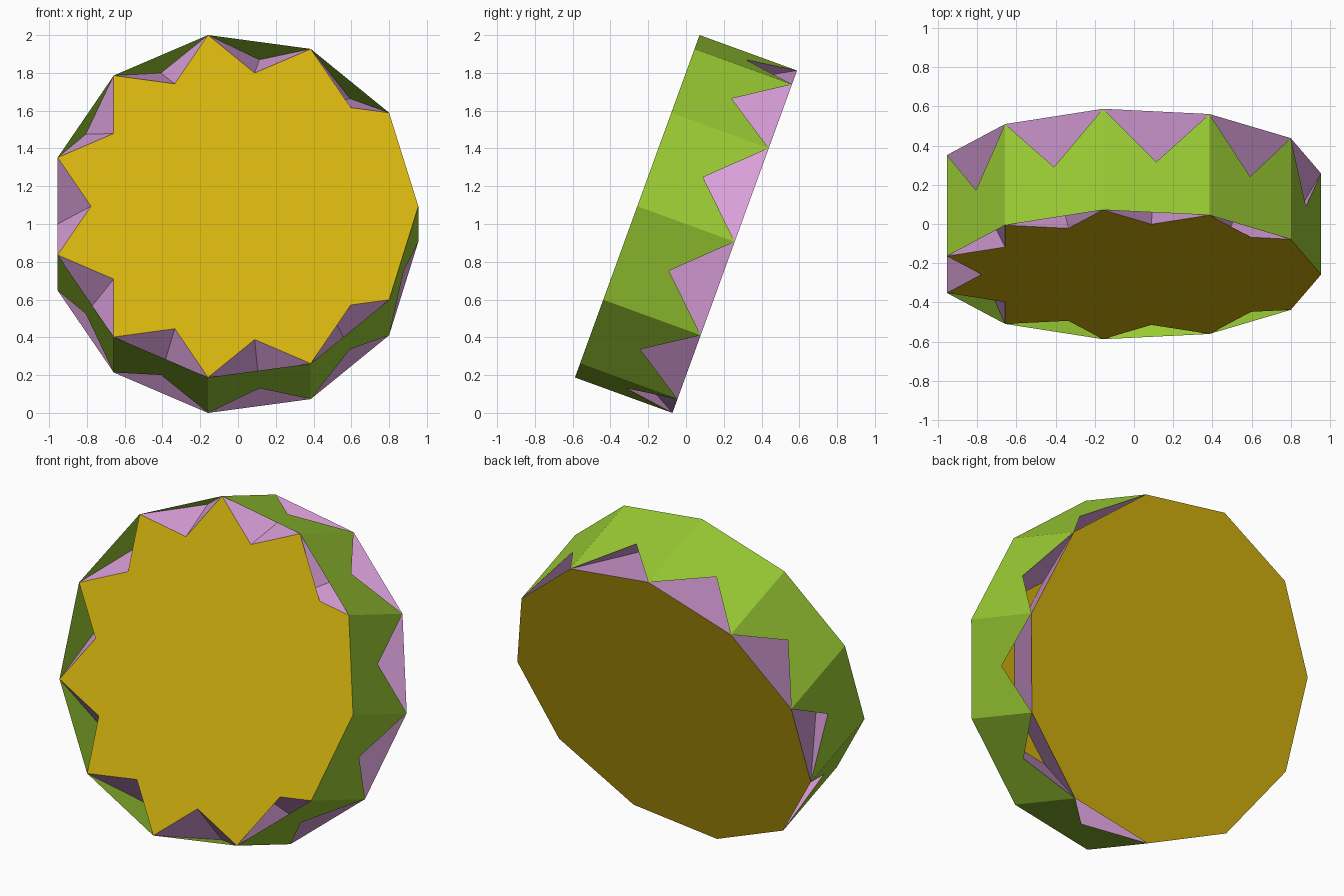
import bpy
import math
from mathutils import Vector

if "Cube" in bpy.data.objects:
    bpy.data.objects.remove(bpy.data.objects["Cube"])

N = 11                                   # sides of the ring
R = 0.9745                               # corner radius
DEPTH = 2 * R * math.sin(math.pi / N)    # distance between the two caps
TILT = math.radians(20)
CENTRE = Vector((-R * (1 - math.cos(math.pi / N)) / 2, 0, 1.0))
AXIS = Vector((0, math.cos(TILT), -math.sin(TILT)))
UP = Vector((0, math.sin(TILT), math.cos(TILT)))


def material(name, colour):
    m = bpy.data.materials.new(name)
    m.diffuse_color = (*colour, 1)
    m.use_nodes = True
    m.node_tree.nodes["Principled BSDF"].inputs["Base Color"].default_value = m.diffuse_color
    return m


gold = material("gold", (0.672, 0.456, 0.0045))
green = material("leaf green", (0.323, 0.597, 0.034))
plum = material("plum", (0.716, 0.356, 0.716))


def ring(offset):
    points = []
    for i in range(N):
        a = 2 * math.pi * i / N
        points.append(CENTRE + AXIS * offset
                      + Vector((R * math.cos(a), 0, 0)) + UP * (R * math.sin(a)))
    return points


verts = ring(-DEPTH / 2) + ring(DEPTH / 2)


def f(i):        # front corner
    return i % N


def b(i):        # back corner
    return N + i % N


def build(name, faces, mat):
    """Make an object with every face turned away from the centre."""
    oriented = []
    for face in faces:
        p = [verts[k] for k in face]
        normal = (p[1] - p[0]).cross(p[2] - p[0])
        middle = sum(p, Vector()) / len(p)
        oriented.append(face if normal.dot(middle - CENTRE) > 0 else face[::-1])
    mesh = bpy.data.meshes.new(name)
    used = sorted({k for face in oriented for k in face})
    index = {k: n for n, k in enumerate(used)}
    mesh.from_pydata([verts[k] for k in used], [],
                     [[index[k] for k in face] for face in oriented])
    mesh.materials.append(mat)
    mesh.update()
    obj = bpy.data.objects.new(name, mesh)
    bpy.context.collection.objects.link(obj)
    return obj


# Front star: every third corner joined in turn, filled as a fan
path = [f(3 * k) for k in range(N)]
build("front_star", [[path[0], path[k], path[k + 1]] for k in range(1, N - 1)], gold)

# Back plate: plain eleven-sided polygon
build("back_plate", [[b(i) for i in range(N)]], gold)

# Side panels: two crossing triangles per side leave a V notch at the back
panels = []
for i in range(N):
    panels.append([f(i), f(i + 1), b(i)])
    panels.append([f(i), f(i + 1), b(i + 1)])
build("side_panels", panels, green)

# Inner slopes: from each back edge to the matching long chord of the star
build("inner_slopes",
      [[b(i), b(i + 1), f(i + 2), f(i - 1)] for i in range(N)], plum)
